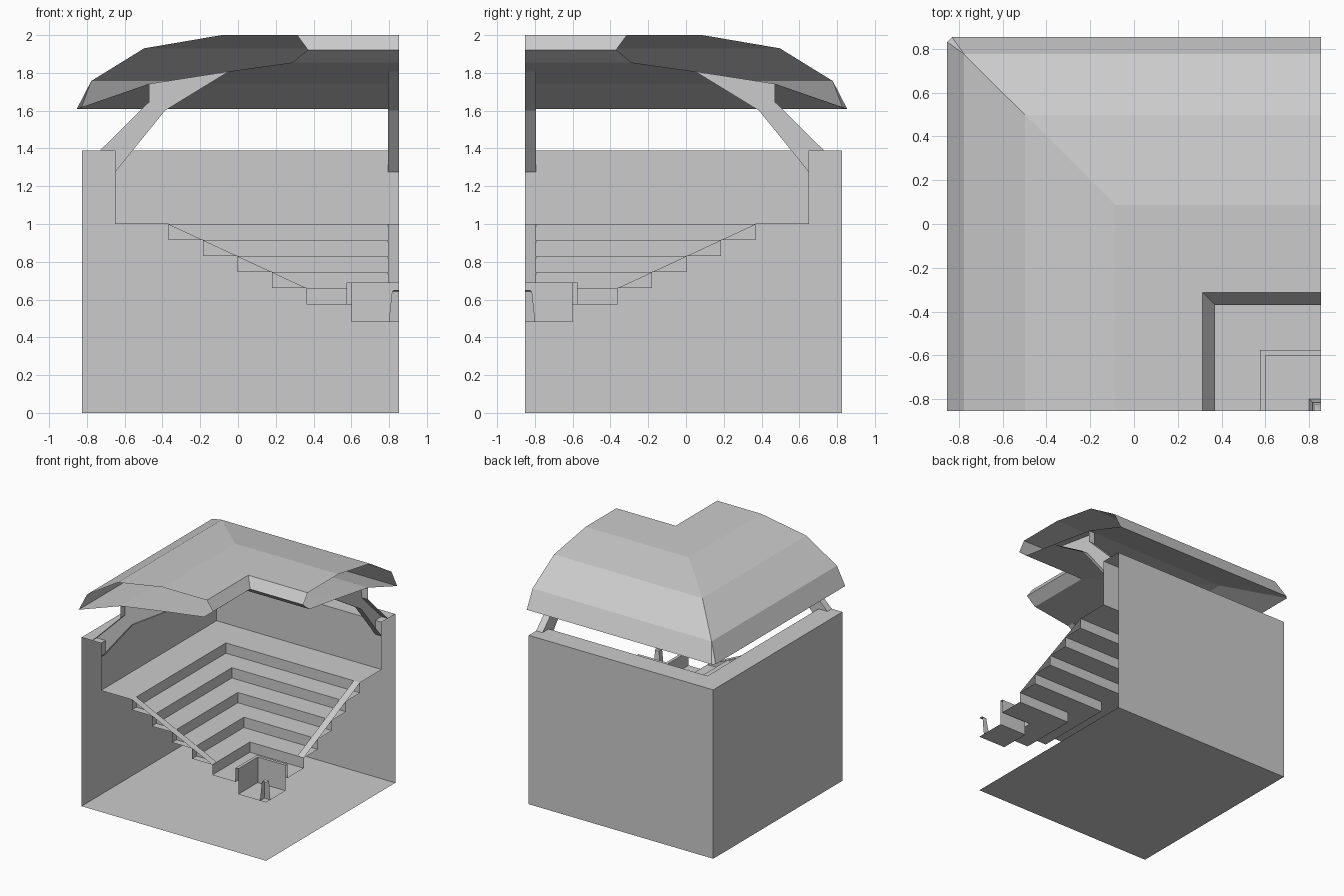
import bpy, bmesh

if "Cube" in bpy.data.objects:
    bpy.data.objects.remove(bpy.data.objects["Cube"])

C = 0.853  # the full arena's centre sits at (C, -C); the model is one quarter of it


def world(u, v, z):
    return (C - u, v - C, z)


def make(name, faces):
    """Build a sheet object from faces given as (u, v, z) corner lists."""
    bm = bmesh.new()
    for f in faces:
        bm.faces.new([bm.verts.new(world(*p)) for p in f])
    bmesh.ops.remove_doubles(bm, verts=bm.verts, dist=1e-4)
    bmesh.ops.dissolve_degenerate(bm, edges=bm.edges, dist=1e-5)
    bmesh.ops.recalc_face_normals(bm, faces=bm.faces)
    me = bpy.data.meshes.new(name)
    bm.to_mesh(me)
    bm.free()
    ob = bpy.data.objects.new(name, me)
    bpy.context.collection.objects.link(ob)
    return ob


def swept(name, profile, closed=False, chamfer=None):
    """Sweep a (distance, height) profile round a mitred square corner."""
    chamfer = chamfer or {}

    def path(i):
        d, z = profile[i]
        c = chamfer.get(i, 0)
        return [(d, 0, z), (d, d - c, z), (d - c, d, z), (0, d, z)]

    n = len(profile)
    faces = []
    for i in range(n if closed else n - 1):
        a, b = path(i), path((i + 1) % n)
        for k in (0, 1, 2):
            quad = [a[k], a[k + 1], b[k + 1], b[k]]
            unique = list(dict.fromkeys(quad))
            if len(unique) > 2:
                faces.append(unique)
    return make(name, faces)


def both_arms(name, faces):
    """Make a part on the left arm and its diagonal mirror on the back arm."""
    make("left_" + name, faces)
    make("back_" + name, [[(v, u, z) for u, v, z in reversed(f)] for f in faces])


# ground slab
make("ground_floor", [[(0, 0, 0), (1.68, 0, 0), (1.68, 1.68, 0), (0, 1.68, 0)]])

# outer wall, concourse, stepped seating and central pit in one profile
STEPS, RUN, DROP = 4, 0.183, 0.085
bowl = [(1.68, 0), (1.68, 1.39), (1.503, 1.39), (1.503, 1.0)]
for i in range(STEPS + 1):
    d = 1.222 - RUN * i
    bowl += [(d, 1.0 - DROP * i), (d, 1.0 - DROP * (i + 1))]
bowl += [(0.278, 0.575), (0.278, 0.69), (0.253, 0.69), (0.253, 0.48), (0, 0.48)]
swept("seating_bowl", bowl)

# aisle ramps along the cut edges, resting on the step noses
W = 0.058
end_d, end_z = 1.222 - RUN * STEPS, 1.0 - DROP * STEPS
ramp = [[(1.222, 0, 1.0), (1.222, W, 1.0), (end_d, W, end_z), (end_d, 0, end_z)]]
for i in range(STEPS):
    d, z = 1.222 - RUN * i, 1.0 - DROP * i
    ramp.append([(d, W, z), (d, W, z - DROP), (d - RUN, W, z - DROP)])
both_arms("aisle_ramp", ramp)

# hollow roof shell, slightly clipped at the outer corner
roof = [(1.706, 1.61), (1.63, 1.757), (1.35, 1.93), (0.94, 2.0), (0.54, 2.0),
        (0.483, 1.922), (0.565, 1.855), (0.90, 1.808), (1.325, 1.742)]
swept("roof", roof, closed=True, chamfer={0: 0.022})

# angled roof brackets, open at the cut plane
arm = [(1.583, 1.39), (1.325, 1.645), (1.325, 1.742), (0.90, 1.808),
       (1.24, 1.60), (1.503, 1.275), (1.503, 1.39)]
bracket = [[(d, W, z) for d, z in arm]]
for (d1, z1), (d2, z2) in zip(arm, arm[1:] + arm[:1]):
    bracket.append([(d1, 0, z1), (d2, 0, z2), (d2, W, z2), (d1, W, z1)])
both_arms("roof_bracket", bracket)

# tapered centre post
swept("centre_post", [(0.055, 0.48), (0.038, 0.642), (0.03, 0.65), (0, 0.645)])
